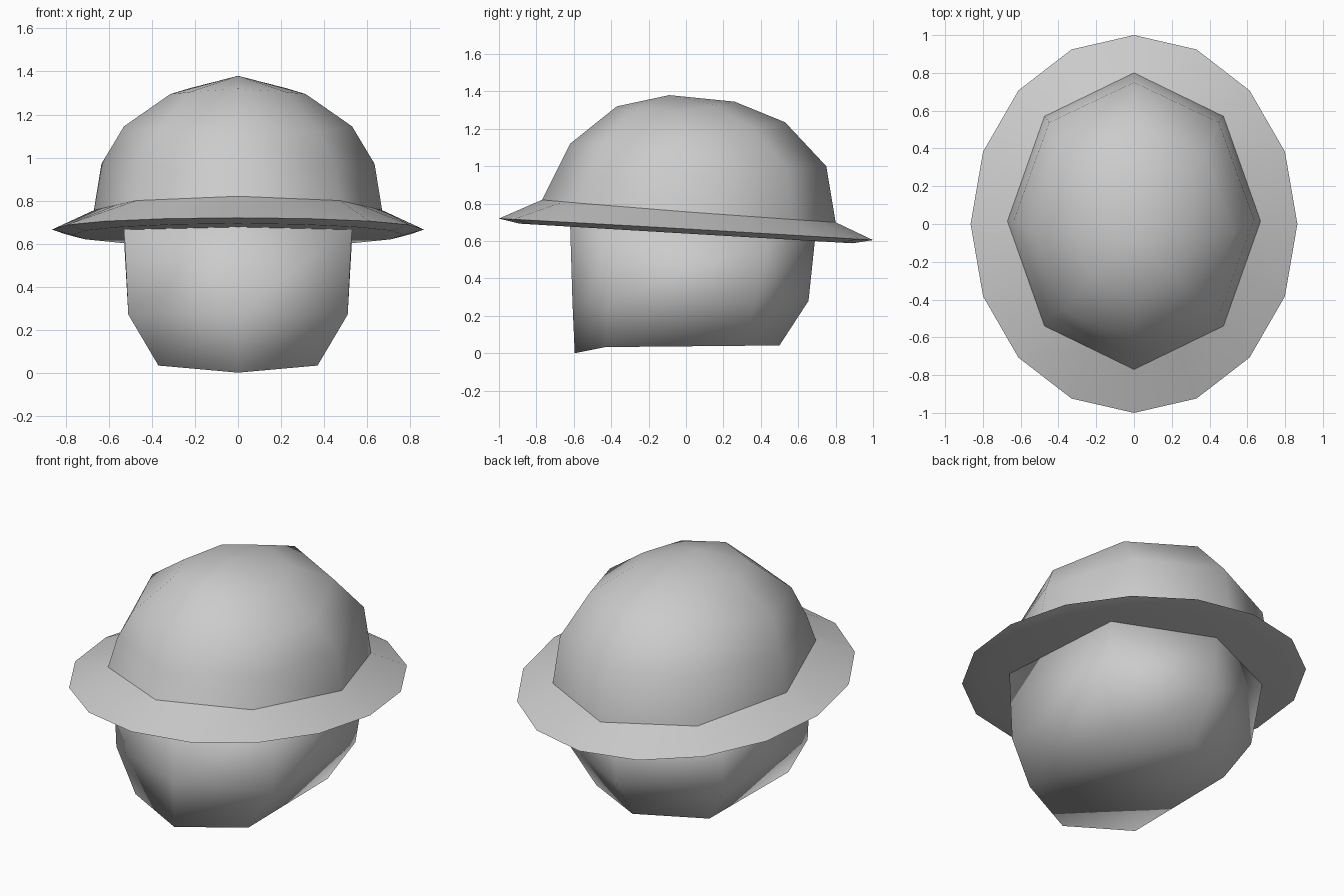
import bpy
import bmesh
from math import sin, cos, pi

old = bpy.data.objects.get("Cube")
if old:
    bpy.data.objects.remove(old, do_unlink=True)

grey = bpy.data.materials.new("plain grey")
grey.use_nodes = True
grey.diffuse_color = (0.6, 0.6, 0.6, 1)
grey.node_tree.nodes["Principled BSDF"].inputs["Base Color"].default_value = (0.6, 0.6, 0.6, 1)


def skin(name, rings, cap_start=False, cap_end=False, apex=None, angle=pi):
    """Join rings of equal length into a smooth surface."""
    bm = bmesh.new()
    loops = [[bm.verts.new(p) for p in ring] for ring in rings]
    n = len(loops[0])
    for a, b in zip(loops, loops[1:]):
        for i in range(n):
            j = (i + 1) % n
            bm.faces.new((a[i], a[j], b[j], b[i]))
    if cap_start:
        bm.faces.new(loops[0])
    if cap_end:
        bm.faces.new(loops[-1])
    if apex:
        top = bm.verts.new(apex)
        for i in range(n):
            bm.faces.new((loops[-1][i], loops[-1][(i + 1) % n], top))
    bmesh.ops.recalc_face_normals(bm, faces=bm.faces)
    mesh = bpy.data.meshes.new(name)
    bm.to_mesh(mesh)
    bm.free()
    mesh.materials.append(grey)
    obj = bpy.data.objects.new(name, mesh)
    bpy.context.collection.objects.link(obj)
    bpy.ops.object.select_all(action="DESELECT")
    obj.select_set(True)
    bpy.context.view_layer.objects.active = obj
    bpy.ops.object.shade_smooth_by_angle(angle=angle)
    return obj


def oval(n, half_x, front, back, side_z):
    """Tilted oval through a front and a back (y, z) point."""
    cy, cz = (front[0] + back[0]) / 2, (front[1] + back[1]) / 2
    hy, hz = (back[0] - front[0]) / 2, (back[1] - front[1]) / 2
    ring = []
    for i in range(n):
        s, c = sin(2 * pi * i / n), cos(2 * pi * i / n)
        ring.append((half_x * s, cy + hy * c, cz + hz * c + (side_z - cz) * s * s))
    return ring


def with_midpoints(ring):
    out = []
    for p, q in zip(ring, ring[1:] + ring[:1]):
        out += [p, tuple((a + b) / 2 for a, b in zip(p, q))]
    return out


# Hat crown: tilted eight-sided dome
base = oval(8, 0.67, (-0.77, 0.82), (0.80, 0.70), 0.755)
skin("hat_crown", [
    base,
    oval(8, 0.635, (-0.70, 0.96), (0.75, 1.00), 0.97),
    oval(8, 0.53, (-0.62, 1.12), (0.53, 1.235), 1.145),
    oval(8, 0.315, (-0.37, 1.32), (0.26, 1.345), 1.295),
], apex=(0, -0.09, 1.38))

# Hat brim: sixteen-sided, sloping top and recessed underside
skin("hat_brim", [
    with_midpoints(base),
    oval(16, 0.865, (-1, 0.72), (1, 0.605), 0.665),
    oval(16, 0.77, (-0.89, 0.693), (0.89, 0.588), 0.64),
], cap_end=True, angle=pi / 3)


# Head: six-sided column narrowing to the chin and nape
def section(width, front, front_corner, back_corner, back):
    return [(0, *front), (width, *front_corner), (width, *back_corner),
            (0, *back), (-width, *back_corner), (-width, *front_corner)]


skin("head", [
    section(0.37, (-0.595, 0), (-0.43, 0.033), (0.31, 0.04), (0.50, 0.042)),
    section(0.51, (-0.607, 0.27), (-0.41, 0.27), (0.37, 0.27), (0.655, 0.28)),
    section(0.53, (-0.62, 0.70), (-0.41, 0.68), (0.44, 0.62), (0.69, 0.61)),
], cap_start=True, cap_end=True)
